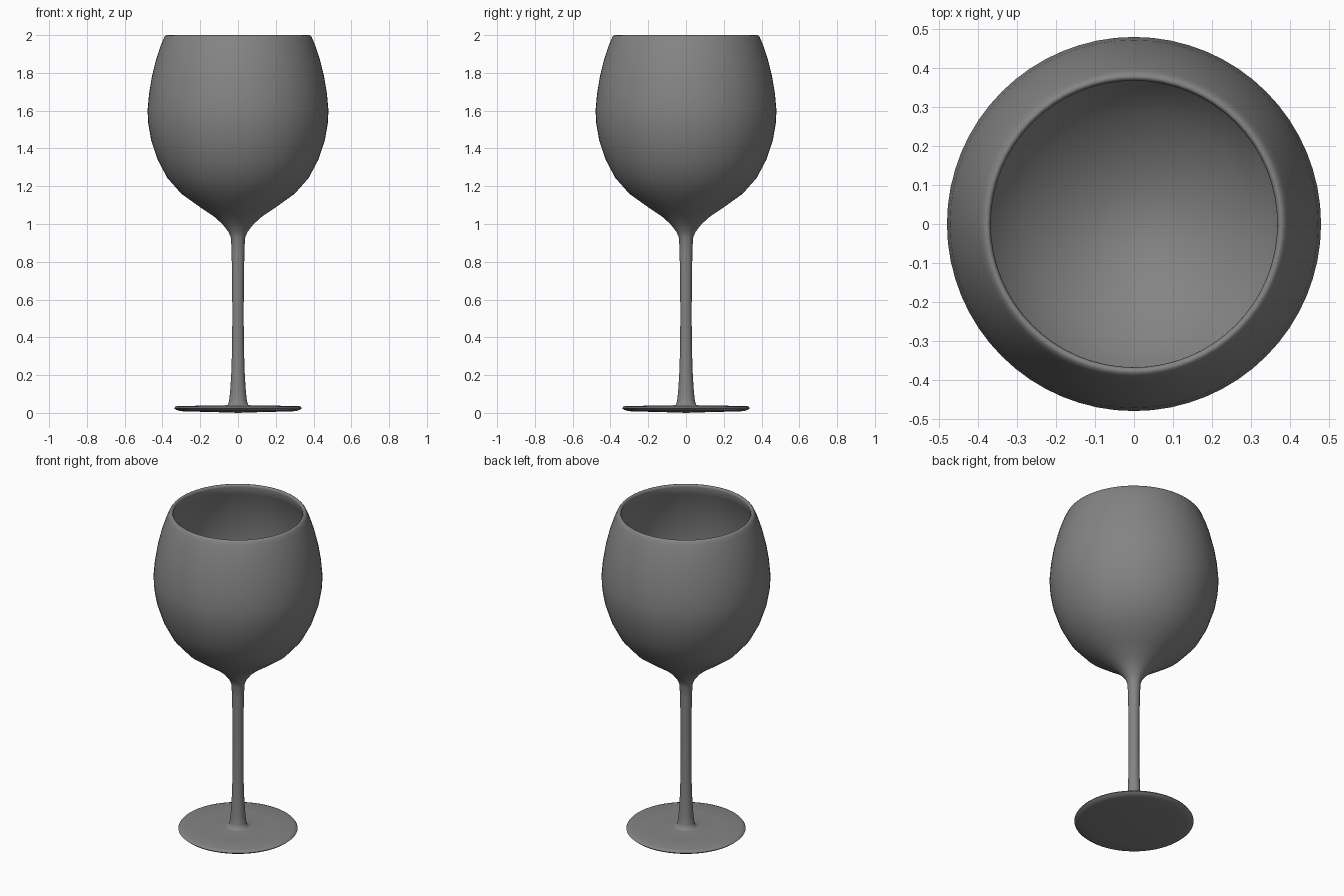
import bpy, bmesh, math

SEGMENTS = 64

# Half profile (radius, height), from under the foot, up the outside, over the rim, down inside
foot = [(0, 0.0), (0.05, 0.002), (0.20, 0.006), (0.305, 0.009), (0.328, 0.016), (0.338, 0.025),
        (0.332, 0.033), (0.318, 0.037), (0.20, 0.038), (0.075, 0.039)]
stem = [(0.054, 0.042), (0.047, 0.065), (0.042, 0.11), (0.036, 0.20), (0.032, 0.32),
        (0.030, 0.50), (0.031, 0.70), (0.034, 0.85), (0.037, 0.925)]
bowl_outside = [(0.050, 0.958), (0.083, 1.0), (0.130, 1.042), (0.205, 1.092), (0.300, 1.160),
                (0.375, 1.245), (0.425, 1.340), (0.460, 1.445), (0.475, 1.53), (0.479, 1.60),
                (0.471, 1.69), (0.456, 1.78), (0.434, 1.87), (0.411, 1.94), (0.398, 1.972)]
rim = [(0.391, 1.988), (0.383, 1.998), (0.376, 2.0), (0.370, 1.996), (0.367, 1.985)]
bowl_inside = [(0.388, 1.93), (0.414, 1.865), (0.437, 1.775), (0.452, 1.69), (0.460, 1.60),
               (0.457, 1.53), (0.442, 1.45), (0.408, 1.35), (0.360, 1.26), (0.288, 1.178),
               (0.195, 1.112), (0.10, 1.066), (0, 1.05)]


def lathe(name, profile):
    """Spin a half profile around z into a closed smooth surface."""
    bm = bmesh.new()
    verts = [bm.verts.new((r, 0, z)) for r, z in profile]
    edges = [bm.edges.new(pair) for pair in zip(verts, verts[1:])]
    bmesh.ops.spin(bm, geom=verts + edges, cent=(0, 0, 0), axis=(0, 0, 1),
                   angle=math.tau, steps=SEGMENTS, use_merge=False)
    bmesh.ops.remove_doubles(bm, verts=bm.verts, dist=1e-5)
    bmesh.ops.recalc_face_normals(bm, faces=bm.faces)
    mesh = bpy.data.meshes.new(name)
    bm.to_mesh(mesh)
    bm.free()
    obj = bpy.data.objects.new(name, mesh)
    bpy.context.collection.objects.link(obj)
    bpy.context.view_layer.objects.active = obj
    obj.select_set(True)
    bpy.ops.object.shade_smooth_by_angle(angle=math.radians(75))
    return obj


# Foot, stem and bowl are one continuous blown piece
glass = lathe("wine_glass", foot + stem + bowl_outside + rim + bowl_inside)

# Dark grey glass
dark = bpy.data.materials.new("dark_glass")
dark.diffuse_color = (0.23, 0.23, 0.23, 1)
glass.data.materials.append(dark)
